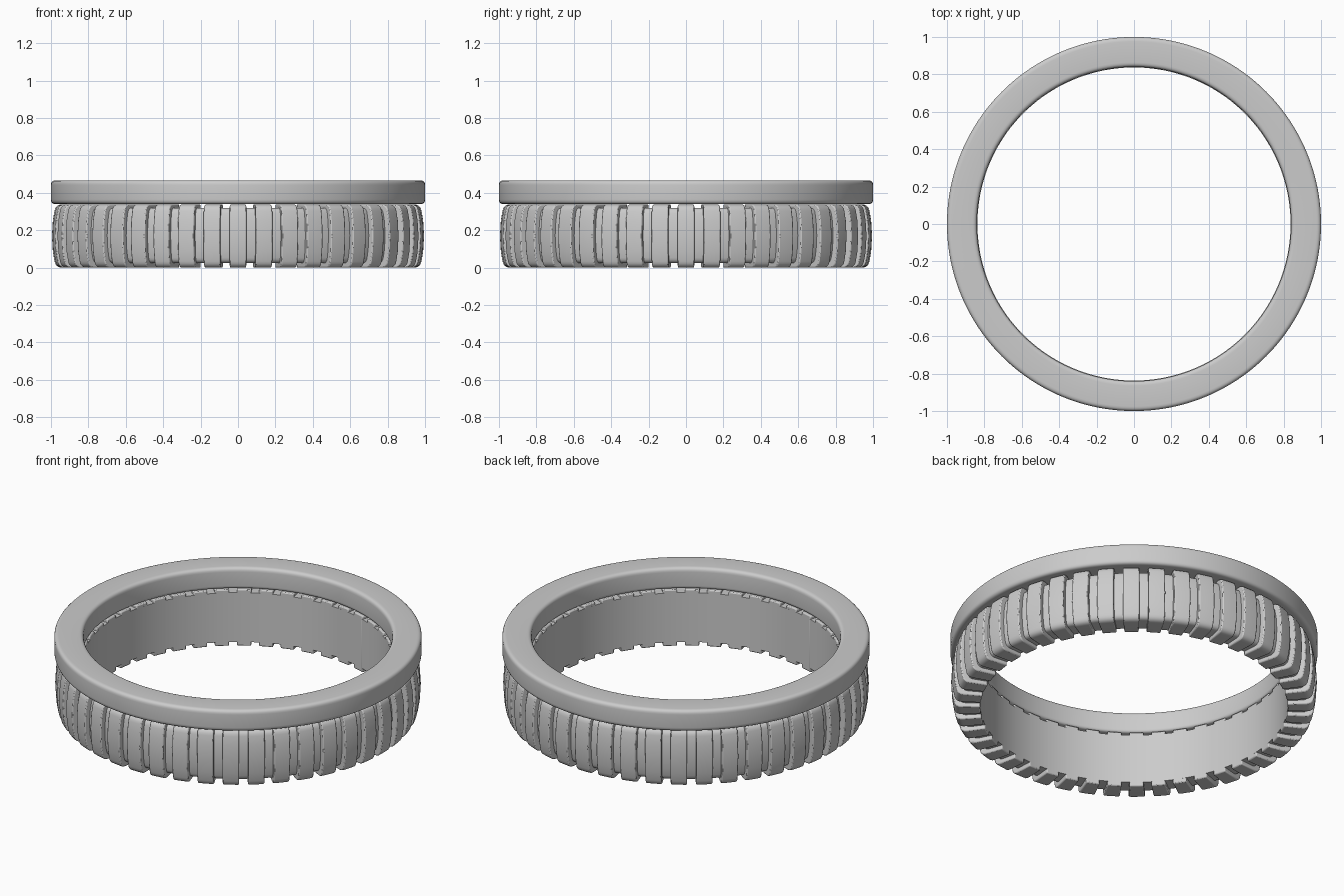
import bpy, bmesh, math
from mathutils import Vector

if "Cube" in bpy.data.objects:
    bpy.data.objects.remove(bpy.data.objects["Cube"])

TEETH = 44
R_IN = 0.837


def rounded(corners):
    """Closed (r, z) outline from (r, z, fillet) corners."""
    out = []
    n = len(corners)
    for i, (r, z, f) in enumerate(corners):
        p = Vector((r, z))
        if f == 0:
            out.append(p)
            continue
        a = p + (Vector(corners[i - 1][:2]) - p).normalized() * f
        b = p + (Vector(corners[(i + 1) % n][:2]) - p).normalized() * f
        for k in range(6):
            t = k / 5
            out.append(a * (1 - t) ** 2 + p * 2 * t * (1 - t) + b * t * t)
    return out


def barrel(z0, z1, r_out, bulge, fillet):
    """Band cross-section with a flat bore and a bulging outer side."""
    mid, half = (z0 + z1) / 2, (z1 - z0) / 2
    pts = [(R_IN, z0, 0), (r_out - bulge, z0, fillet)]
    for t in (-0.5, 0, 0.5):
        pts.append((r_out - bulge * t * t, mid + half * t, 0))
    return rounded(pts + [(r_out - bulge, z1, fillet), (R_IN, z1, 0)])


def sweep(bm, outline, a0, a1, steps, full=False):
    """Sweep an outline about z, either closed or as a capped sector."""
    rows = []
    for i in range(steps if full else steps + 1):
        a = a0 + (a1 - a0) * i / steps
        rows.append([bm.verts.new((p.x * math.cos(a), p.x * math.sin(a), p.y)) for p in outline])
    n = len(outline)
    for i in range(steps):
        r, s = rows[i], rows[(i + 1) % len(rows)]
        for j in range(n):
            k = (j + 1) % n
            bm.faces.new((r[j], s[j], s[k], r[k]))
    if not full:
        bm.faces.new(rows[0])
        bm.faces.new(rows[-1][::-1])


def finish(name, bm, bevel=0):
    bmesh.ops.recalc_face_normals(bm, faces=bm.faces)
    mesh = bpy.data.meshes.new(name)
    bm.to_mesh(mesh)
    bm.free()
    ob = bpy.data.objects.new(name, mesh)
    bpy.context.collection.objects.link(ob)
    if bevel:
        m = ob.modifiers.new("soft_edges", "BEVEL")
        m.width, m.segments = bevel, 2
        m.limit_method, m.angle_limit = "ANGLE", math.radians(50)
    bpy.ops.object.select_all(action="DESELECT")
    ob.select_set(True)
    bpy.context.view_layer.objects.active = ob
    bpy.ops.object.shade_smooth_by_angle(angle=math.radians(35))
    return ob


# Smooth upper ring with rounded edges
bm = bmesh.new()
sweep(bm, rounded([(0.84, 0.34, 0.02), (1, 0.34, 0.025), (1, 0.467, 0.025), (0.84, 0.467, 0.025)]),
      0, math.tau, 192, True)
finish("upper_ring", bm)

# Lower band at the bottom of the grooves
bm = bmesh.new()
sweep(bm, barrel(0.024, 0.32, 0.965, 0.018, 0.03), 0, math.tau, 176, True)
finish("lower_band", bm)

# Raised grip ribs around the lower band
bm = bmesh.new()
outline = barrel(0.0, 0.338, 0.995, 0.02, 0.035)
half = 0.046
for i in range(TEETH):
    a = math.tau * i / TEETH
    sweep(bm, outline, a - half, a + half, 3)
finish("grip_ribs", bm, 0.006)
